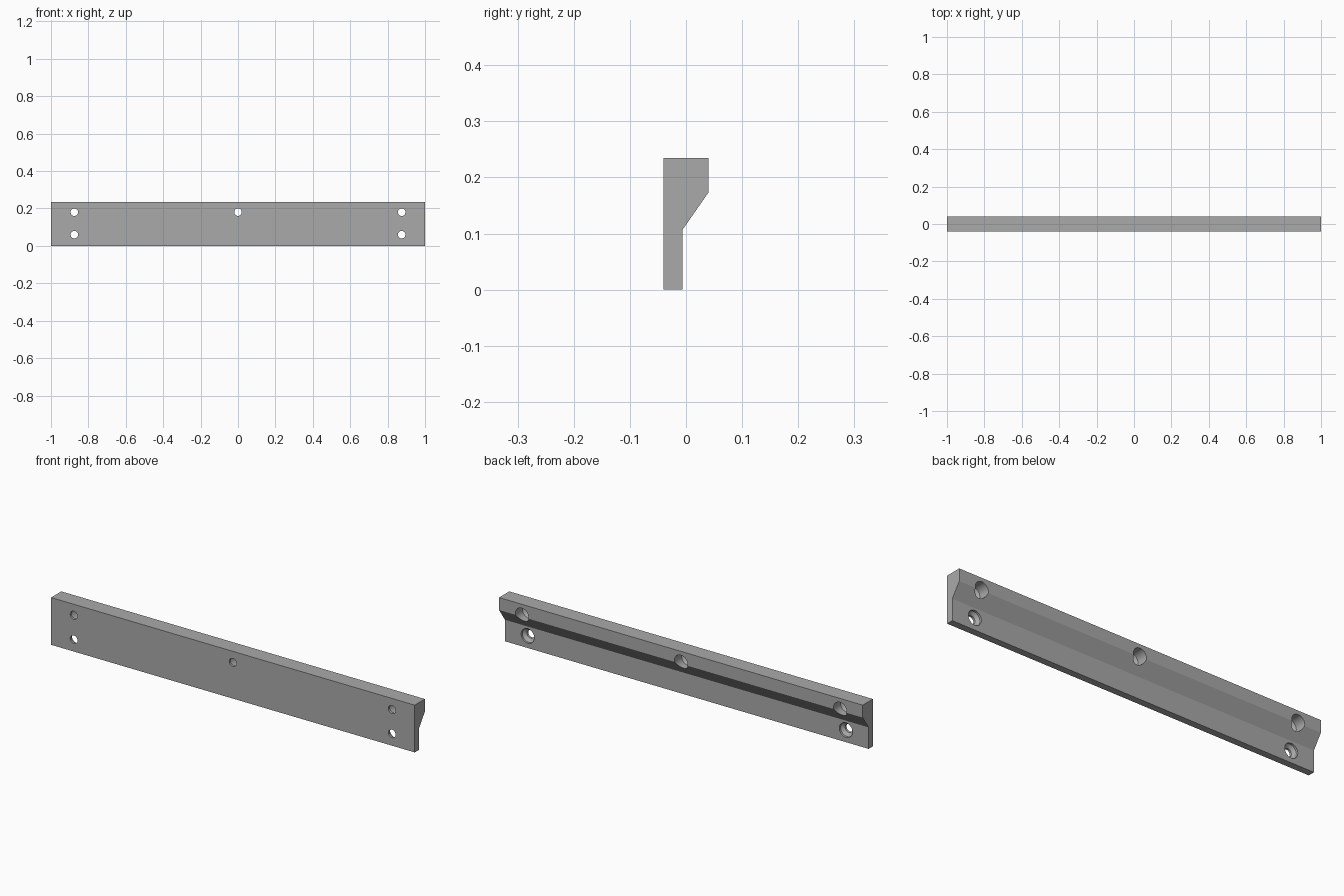
import bpy, bmesh, math

cube = bpy.data.objects.get("Cube")
if cube:
    bpy.data.objects.remove(cube, do_unlink=True)

grey = bpy.data.materials.new("plain grey")
grey.use_nodes = True
colour = (0.4, 0.4, 0.4, 1)
grey.diffuse_color = colour
grey.node_tree.nodes["Principled BSDF"].inputs["Base Color"].default_value = colour


def make_object(name, bm):
    bmesh.ops.recalc_face_normals(bm, faces=bm.faces)
    mesh = bpy.data.meshes.new(name)
    bm.to_mesh(mesh)
    bm.free()
    mesh.materials.append(grey)
    obj = bpy.data.objects.new(name, mesh)
    bpy.context.collection.objects.link(obj)
    return obj


# Rail: one side profile (y, z) extruded along x
profile = [(-0.04, 0), (-0.006, 0), (-0.006, 0.107),
           (0.04, 0.173), (0.04, 0.235), (-0.04, 0.235)]
bm = bmesh.new()
end = bm.faces.new([bm.verts.new((-1, y, z)) for y, z in profile])
swept = bmesh.ops.extrude_face_region(bm, geom=[end])["geom"]
bmesh.ops.translate(bm, vec=(2, 0, 0),
                    verts=[v for v in swept if isinstance(v, bmesh.types.BMVert)])
rail = make_object("mounting_rail", bm)

# Screw holes: narrow shank, conical seat, then a wide bore out of the back
SIDES = 32
steps = [(-0.06, 0.02), (-0.029, 0.02), (-0.016, 0.036), (0.06, 0.036)]


def add_screw_hole(bm, x, z):
    rings = []
    for y, r in steps:
        angles = [math.tau * i / SIDES for i in range(SIDES)]
        rings.append([bm.verts.new((x + r * math.cos(a), y, z + r * math.sin(a)))
                      for a in angles])
    for a, b in zip(rings, rings[1:]):
        for i in range(SIDES):
            j = (i + 1) % SIDES
            bm.faces.new((a[i], a[j], b[j], b[i]))
    bm.faces.new(rings[0])
    bm.faces.new(rings[-1])


bm = bmesh.new()
for x, z in [(-0.875, 0.06), (0.875, 0.06),
             (-0.875, 0.18), (0, 0.18), (0.875, 0.18)]:
    add_screw_hole(bm, x, z)
cutter = make_object("screw_hole_cutter", bm)
cutter.hide_render = True
cutter.hide_set(True)

cut = rail.modifiers.new("screw holes", 'BOOLEAN')
cut.operation = 'DIFFERENCE'
cut.solver = 'EXACT'
cut.object = cutter

# Apply the cut, drop the cutter and smooth the round walls
bpy.context.view_layer.objects.active = rail
rail.select_set(True)
bpy.ops.object.modifier_apply(modifier=cut.name)
bpy.data.objects.remove(cutter, do_unlink=True)
bpy.ops.object.shade_smooth_by_angle(angle=math.radians(30))
